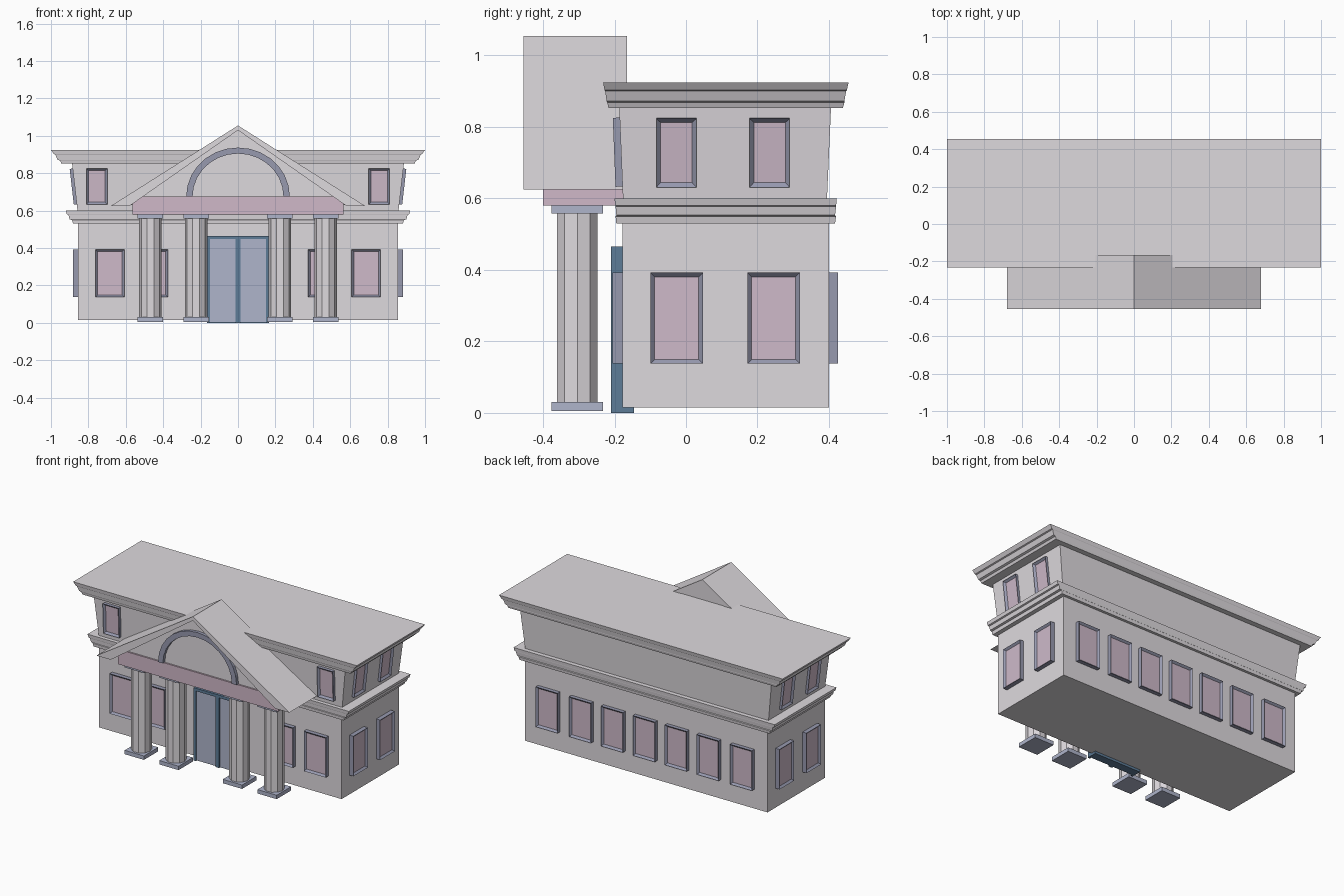
import bpy, bmesh, math
from mathutils import Matrix, Vector

if "Cube" in bpy.data.objects:
    bpy.data.objects.remove(bpy.data.objects["Cube"])


def material(name, r, g, b):
    m = bpy.data.materials.new(name)
    m.diffuse_color = (r, g, b, 1)
    m.use_nodes = True
    m.node_tree.nodes["Principled BSDF"].inputs["Base Color"].default_value = m.diffuse_color
    return m


STONE = material("stone", 0.73, 0.70, 0.73)
FRAME = material("frame", 0.31, 0.32, 0.43)
GLASS = material("glass", 0.62, 0.49, 0.59)
PINK = material("beam_pink", 0.63, 0.48, 0.58)
BLUE = material("slate_blue", 0.43, 0.46, 0.60)
NAVY = material("navy", 0.11, 0.20, 0.31)


def finish(name, bm, *mats):
    bmesh.ops.recalc_face_normals(bm, faces=bm.faces)
    me = bpy.data.meshes.new(name)
    bm.to_mesh(me)
    bm.free()
    for m in mats:
        me.materials.append(m)
    ob = bpy.data.objects.new(name, me)
    bpy.context.collection.objects.link(ob)
    return ob


def loft(name, rings, mat):
    """Skin a list of closed rings and cap both ends."""
    bm = bmesh.new()
    loops = [[bm.verts.new(p) for p in ring] for ring in rings]
    n = len(loops[0])
    for a, b in zip(loops, loops[1:]):
        for i in range(n):
            j = (i + 1) % n
            bm.faces.new((a[i], a[j], b[j], b[i]))
    bm.faces.new(loops[0])
    bm.faces.new(loops[-1])
    return finish(name, bm, mat)


def stack(name, levels, mat):
    """Rectangular levels: (z, half width, front y, back y)."""
    return loft(name, [[(-w, f, z), (w, f, z), (w, b, z), (-w, b, z)]
                       for z, w, f, b in levels], mat)


def box(name, x0, x1, y0, y1, z0, z1, mat):
    return loft(name, [[(x0, y0, z), (x1, y0, z), (x1, y1, z), (x0, y1, z)]
                       for z in (z0, z1)], mat)


def prism(name, pts, y0, y1, mat):
    return loft(name, [[(x, y, z) for x, z in pts] for y in (y0, y1)], mat)


def window(name, loc, w, h, turn, tilt=0):
    """Frame block with an inset, sunken pane; faces -y before turning."""
    bm = bmesh.new()
    bmesh.ops.create_cube(bm, size=1, matrix=Matrix.Diagonal((w, 0.05, h, 1)))
    bm.normal_update()
    front = min(bm.faces, key=lambda f: f.calc_center_median().y)
    bmesh.ops.inset_region(bm, faces=[front], thickness=0.017)
    for v in front.verts:
        v.co.y += 0.012
    front.material_index = 1
    m = (Matrix.Translation(loc) @ Matrix.Rotation(math.radians(turn), 4, 'Z')
         @ Matrix.Rotation(tilt, 4, 'X'))
    bmesh.ops.transform(bm, matrix=m, verts=bm.verts)
    finish(name, bm, FRAME, GLASS)


# Main building: two storeys, each with a stepped cornice
stack("lower_storey", [(0.015, 0.855, -0.178, 0.40), (0.54, 0.855, -0.178, 0.40)], STONE)
stack("lower_cornice", [
    (0.53, 0.882, -0.195, 0.417), (0.55, 0.887, -0.197, 0.42),
    (0.553, 0.900, -0.195, 0.417), (0.577, 0.906, -0.197, 0.42),
    (0.58, 0.915, -0.198, 0.42), (0.60, 0.921, -0.20, 0.422)], STONE)
stack("upper_storey", [(0.59, 0.857, -0.176, 0.394), (0.86, 0.888, -0.187, 0.406)], STONE)
stack("upper_cornice", [
    (0.853, 0.945, -0.217, 0.439), (0.868, 0.952, -0.220, 0.443),
    (0.872, 0.965, -0.222, 0.443), (0.900, 0.977, -0.226, 0.448),
    (0.903, 0.985, -0.228, 0.450), (0.925, 1.0, -0.232, 0.455)], STONE)

# Windows on front and sides
for s in (-1, 1):
    for x in (0.4525, 0.685):
        window("front_window", (s * x, -0.18, 0.265), 0.155, 0.255, 0)
    window("front_upper_window", (s * 0.755, -0.176, 0.73), 0.112, 0.193, 0, 0.04)
    for y in (-0.026, 0.245):
        window("side_window", (s * 0.858, y, 0.265), 0.147, 0.255, s * 90)
    for y in (-0.027, 0.234):
        window("side_upper_window", (s * 0.864, y, 0.73), 0.112, 0.193, s * 90, 0.115)

# Row of seven back windows
for x in (-0.685, -0.45, -0.225, 0, 0.225, 0.45, 0.685):
    window("back_window", (x, 0.40, 0.265), 0.155, 0.255, 180)

# Double door with a navy frame
box("door_back", -0.165, 0.165, -0.198, -0.145, 0, 0.465, NAVY)
box("door_lintel", -0.165, 0.165, -0.21, -0.17, 0.447, 0.465, NAVY)
box("door_middle_post", -0.013, 0.013, -0.21, -0.17, 0, 0.447, NAVY)
for s in (-1, 1):
    a, b = sorted((s * 0.15, s * 0.165))
    box("door_side_post", a, b, -0.21, -0.17, 0, 0.447, NAVY)
    a, b = sorted((s * 0.013, s * 0.15))
    box("door_leaf", a, b, -0.202, -0.17, 0.004, 0.447, BLUE)

# Ten-sided columns with square bases and caps
cy = -0.304
for x in (-0.468, -0.224, 0.224, 0.468):
    loft("column", [[(x + 0.06 * math.cos(i * math.tau / 10),
                      cy + 0.06 * math.sin(i * math.tau / 10), z)
                     for i in range(10)] for z in (0.02, 0.565)], STONE)
    for name, z0, z1 in (("column_base", 0.005, 0.03), ("column_cap", 0.558, 0.582)):
        box(name, x - 0.068, x + 0.068, cy - 0.072, cy + 0.072, z0, z1, BLUE)

# Portico: beam, gable wall and tapered roof slabs
box("portico_beam", -0.565, 0.565, -0.40, -0.175, 0.58, 0.675, PINK)
prism("gable_wall", [(-0.60, 0.63), (0.60, 0.63), (0, 1.04)], -0.39, -0.168, STONE)
prism("gable_roof", [(0, 1.055), (0.68, 0.625), (0.58, 0.625), (0, 1.03),
                     (-0.58, 0.625), (-0.68, 0.625)], -0.455, -0.165, STONE)

# Arch moulding on the gable
arc = [(math.cos(math.pi * i / 14), math.sin(math.pi * i / 14)) for i in range(15)]
prism("gable_arch", [(0.277 * c, 0.675 + 0.262 * s) for c, s in arc]
      + [(0.243 * c, 0.675 + 0.230 * s) for c, s in reversed(arc)], -0.41, -0.38, FRAME)
